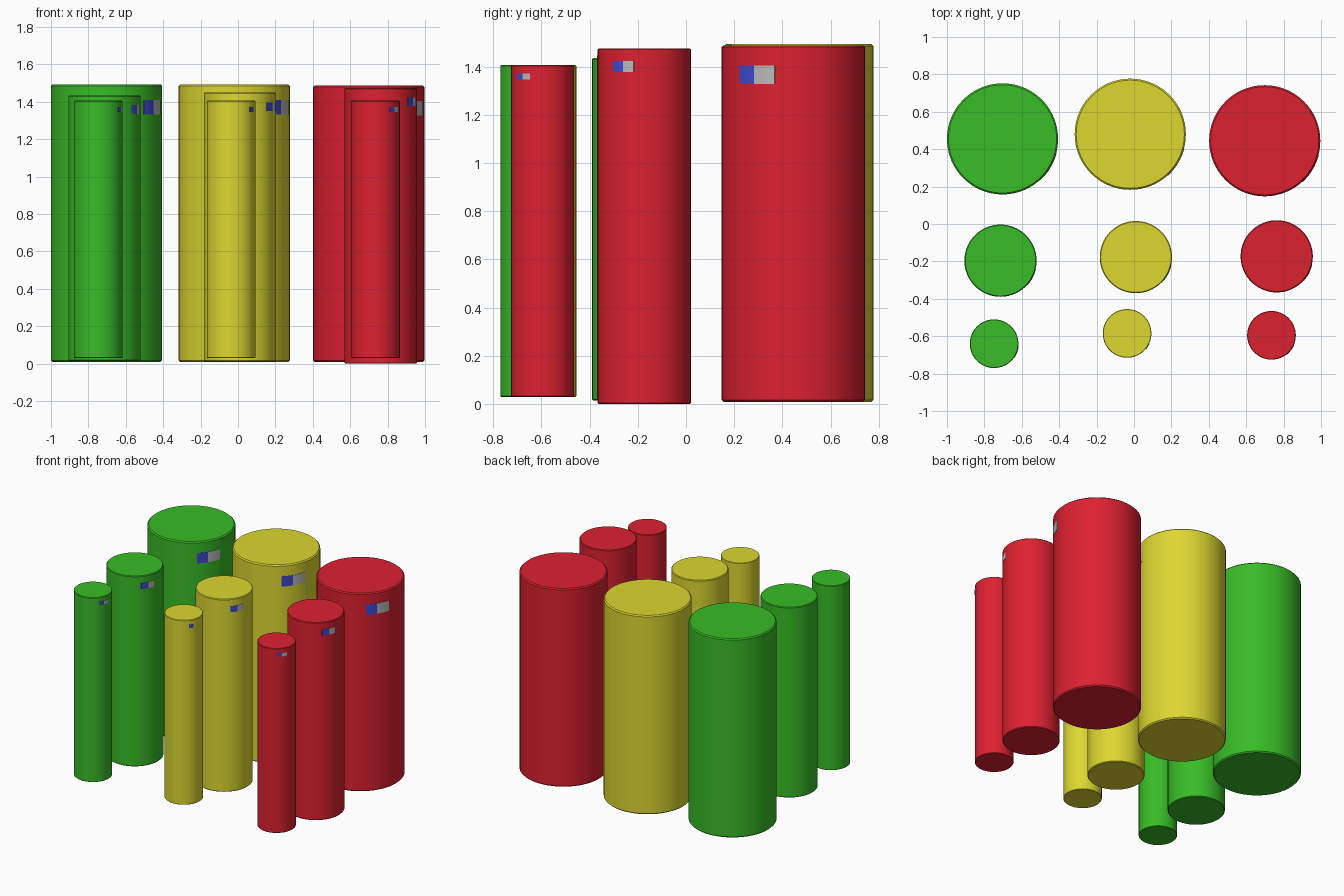
import bpy, bmesh
from math import sin, cos, radians, tau

if "Cube" in bpy.data.objects:
    bpy.data.objects.remove(bpy.data.objects["Cube"])


def material(name, rgb):
    m = bpy.data.materials.new(name)
    m.diffuse_color = (*rgb, 1)
    m.use_nodes = True
    m.node_tree.nodes["Principled BSDF"].inputs["Base Color"].default_value = m.diffuse_color
    return m


MATS = {
    "green": material("green", (0.04, 0.50, 0.02)),
    "yellow": material("yellow", (0.72, 0.68, 0.03)),
    "red": material("red", (0.72, 0.015, 0.03)),
    "blue": material("blue", (0.05, 0.07, 0.65)),
    "grey": material("grey", (0.5, 0.5, 0.5)),
}


def finish(name, bm, mat):
    bmesh.ops.recalc_face_normals(bm, faces=bm.faces)
    me = bpy.data.meshes.new(name)
    bm.to_mesh(me)
    bm.free()
    ob = bpy.data.objects.new(name, me)
    me.materials.append(MATS[mat])
    bpy.context.collection.objects.link(ob)
    bpy.ops.object.select_all(action="DESELECT")
    ob.select_set(True)
    bpy.context.view_layer.objects.active = ob
    bpy.ops.object.shade_smooth_by_angle(angle=radians(35))
    return ob


def rod(name, x, y, r, z0, z1, mat, bevel=0.006, n=96):
    """Closed cylinder with a narrow bevelled rim, lofted from rings."""
    bm = bmesh.new()
    rings = []
    for rr, z in ((r - bevel, z0), (r, z0 + bevel), (r, z1 - bevel), (r - bevel, z1)):
        rings.append([bm.verts.new((x + rr * cos(tau * i / n), y + rr * sin(tau * i / n), z))
                      for i in range(n)])
    for a, b in zip(rings, rings[1:]):
        for i in range(n):
            bm.faces.new((a[i], a[(i + 1) % n], b[(i + 1) % n], b[i]))
    bm.faces.new(rings[0])
    bm.faces.new(rings[-1])
    finish(name, bm, mat)


def label(name, x, y, r, a0, a1, z0, z1, mat, n=8):
    """Thin curved plate wrapped on the rod surface."""
    bm = bmesh.new()
    sections = []
    for i in range(n + 1):
        a = radians(a0 + (a1 - a0) * i / n)
        sections.append([bm.verts.new((x + q * cos(a), y + q * sin(a), z))
                         for q, z in ((r - 0.002, z0), (r + 0.002, z0),
                                      (r + 0.002, z1), (r - 0.002, z1))])
    for a, b in zip(sections, sections[1:]):
        for i in range(4):
            bm.faces.new((a[i], a[(i + 1) % 4], b[(i + 1) % 4], b[i]))
    bm.faces.new(sections[0])
    bm.faces.new(sections[-1])
    finish(name, bm, mat)


# size: radius, rim bevel, label start / split / end angles, label drop below top
SIZES = {
    "large": (0.297, 0.008, (-48, -33, -15), (0.084, 0.160)),
    "medium": (0.193, 0.005, (-42, -27, -13), (0.053, 0.098)),
    "small": (0.130, 0.003, (-53, -39, -23), (0.034, 0.060)),
}

# size, colour, x, y, bottom, top, label turn
RODS = [
    ("large", "green", -0.703, 0.455, 0.010, 1.493, 0),
    ("large", "yellow", -0.020, 0.480, 0.010, 1.493, 0),
    ("large", "red", 0.699, 0.445, 0.010, 1.488, 0),
    ("medium", "green", -0.714, -0.196, 0.015, 1.435, 0),
    ("medium", "yellow", 0.010, -0.177, 0.012, 1.449, 0),
    ("medium", "red", 0.763, -0.173, 0.000, 1.475, 0),
    ("small", "green", -0.748, -0.640, 0.030, 1.406, 18),
    ("small", "yellow", -0.037, -0.585, 0.030, 1.406, 13),
    ("small", "red", 0.735, -0.595, 0.030, 1.406, 0),
]

# rods with a blue and grey label near the top
for size, colour, x, y, z0, z1, turn in RODS:
    r, bevel, (a, b, c), (d0, d1) = SIZES[size]
    name = f"{size}_{colour}"
    rod(name + "_rod", x, y, r, z0, z1, colour, bevel)
    label(name + "_label_blue", x, y, r, a + turn, b + turn, z1 - d1, z1 - d0, "blue")
    if name != "small_yellow":
        label(name + "_label_grey", x, y, r, b + turn, c + turn, z1 - d1, z1 - d0, "grey")
